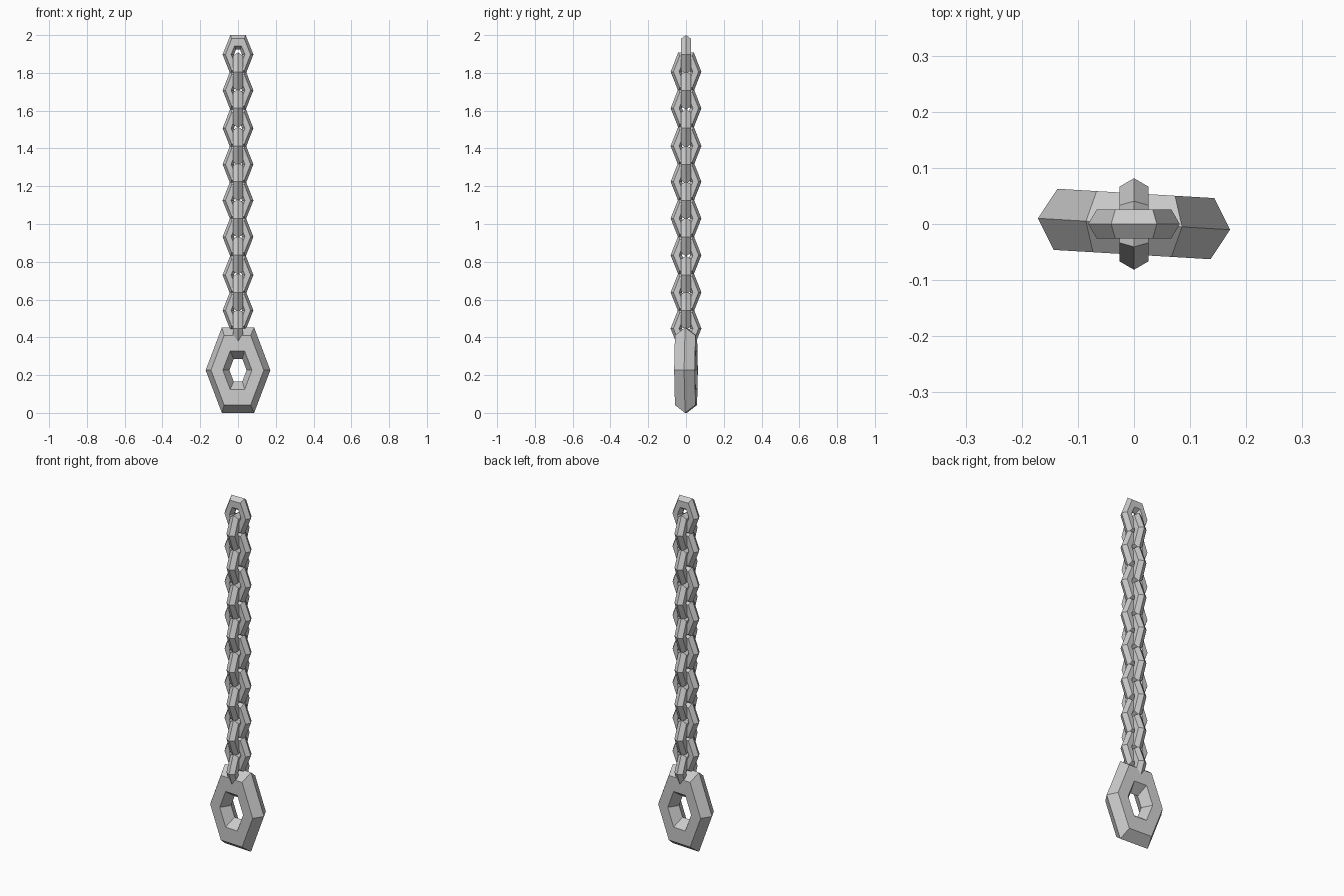
import bpy
from math import radians, pi

if "Cube" in bpy.data.objects:
    bpy.data.objects.remove(bpy.data.objects["Cube"])


def link(name, z, major, minor, stretch, turn):
    """Hexagonal ring with a hexagonal section, stood upright and stretched along z."""
    bpy.ops.mesh.primitive_torus_add(
        major_segments=6, minor_segments=6, major_radius=major, minor_radius=minor,
        location=(0, 0, z), rotation=(pi / 2, 0, turn))
    ob = bpy.context.object
    ob.name = name
    ob.scale = (1, stretch, 1)
    bpy.ops.object.transform_apply(location=False, rotation=True, scale=True)
    bpy.ops.object.shade_flat()
    return ob


# Chain links, alternating between facing the front and facing the side
front_z = [1.897, 1.708, 1.507, 1.316, 1.125, 0.932, 0.73, 0.543]
side_z = [1.806, 1.613, 1.413, 1.224, 1.03, 0.835, 0.638, 0.447]
for i, (fz, sz) in enumerate(zip(front_z, side_z), 1):
    link(f"front_facing_link_{i}", fz, 0.0515, 0.030, 1.46, 0)
    link(f"side_facing_link_{i}", sz, 0.0515, 0.030, 1.46, pi / 2)

# Large end link, slightly twisted about the vertical
link("large_end_link", 0.226, 0.1085, 0.063, 1.522, radians(-3.4))
